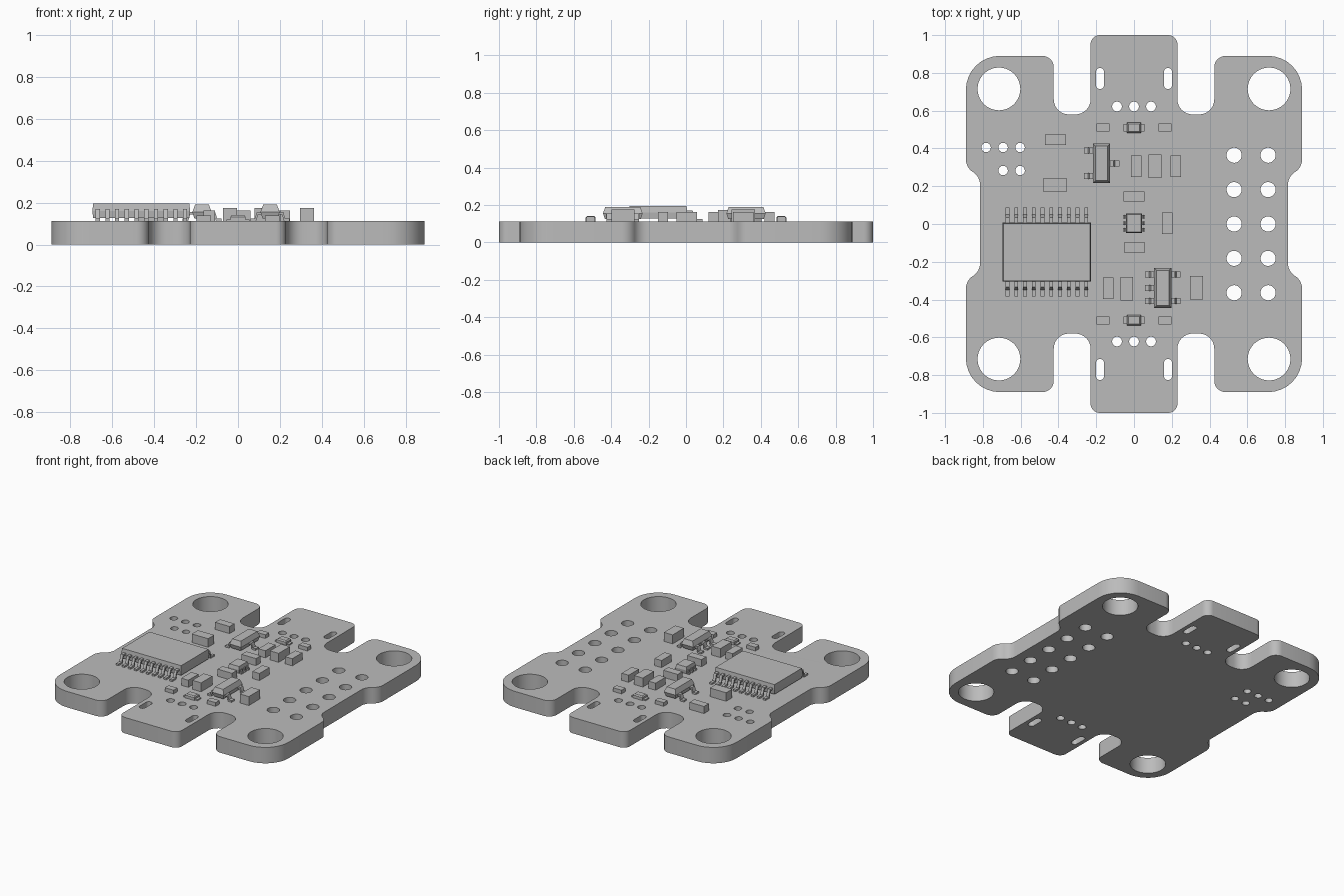
import bpy, bmesh, math
from mathutils import Vector, Matrix

cube = bpy.data.objects.get("Cube")
if cube:
    bpy.data.objects.remove(cube, do_unlink=True)

TOP = 0.112  # upper face of the board

grey = bpy.data.materials.new("plain_grey")
grey.use_nodes = True
grey.diffuse_color = (0.5, 0.5, 0.5, 1)
grey.node_tree.nodes["Principled BSDF"].inputs["Base Color"].default_value = (0.5, 0.5, 0.5, 1)


def add_object(name, mesh):
    obj = bpy.data.objects.new(name, mesh)
    bpy.context.collection.objects.link(obj)
    mesh.materials.clear()
    mesh.materials.append(grey)
    return obj


def finish(name, bm):
    bmesh.ops.recalc_face_normals(bm, faces=bm.faces)
    mesh = bpy.data.meshes.new(name)
    bm.to_mesh(mesh)
    bm.free()
    return add_object(name, mesh)


def fillet(corners, steps=8):
    """Round each (x, y, radius) corner of a closed outline."""
    out = []
    for i, (x, y, r) in enumerate(corners):
        p = Vector((x, y))
        a = (Vector(corners[i - 1][:2]) - p).normalized()
        b = (Vector(corners[(i + 1) % len(corners)][:2]) - p).normalized()
        half = a.angle(b) / 2
        centre = p + (a + b).normalized() * (r / math.sin(half))
        start = p + a * (r / math.tan(half)) - centre
        end = p + b * (r / math.tan(half)) - centre
        sweep = start.angle_signed(end)
        for k in range(steps + 1):
            out.append(centre + Matrix.Rotation(-sweep * k / steps, 2) @ start)
    return out


def capsule(x, y, r, stretch=0.0, n=32):
    """Round hole, or a slot when stretched along y."""
    pts = []
    for k in range(n):
        a = 2 * math.pi * (k + 0.5) / n
        s = math.sin(a)
        pts.append((x + r * math.cos(a), y + r * s + math.copysign(stretch, s)))
    return pts


def stack(bm, x, y, w, d, levels):
    """Rectangular rings (z, inset) joined into a closed block."""
    rings = []
    for z, inset in levels:
        hw, hd = w / 2 - inset, d / 2 - inset
        rings.append([bm.verts.new((x + sx * hw, y + sy * hd, z))
                      for sx, sy in ((-1, -1), (1, -1), (1, 1), (-1, 1))])
    bm.faces.new(rings[0][::-1])
    bm.faces.new(rings[-1])
    for lo, hi in zip(rings, rings[1:]):
        for i in range(4):
            j = (i + 1) % 4
            bm.faces.new((lo[i], lo[j], hi[j], hi[i]))


def lead(bm, x, y, angle, length, width, root, t=0.012):
    """Bent gull-wing lead running outward from (x, y)."""
    path = [(-0.01, root), (0.35 * length, root), (0.55 * length, TOP + t), (length, TOP + t)]
    profile = path + [(u - (t / 2 if 0 < i < 3 else 0), z - t)
                      for i, (u, z) in reversed(list(enumerate(path)))]
    turn = Matrix.Translation((x, y, 0)) @ Matrix.Rotation(angle, 4, 'Z')
    sides = [[bm.verts.new(turn @ Vector((u, s * width / 2, z))) for u, z in profile]
             for s in (-1, 1)]
    n = len(profile)
    for i in range(n):
        j = (i + 1) % n
        bm.faces.new((sides[0][i], sides[0][j], sides[1][j], sides[1][i]))
    for s in sides:  # cap each side with quads
        for i in range(3):
            bm.faces.new((s[i], s[i + 1], s[n - 2 - i], s[n - 1 - i]))


# Board: one quarter of the outline, mirrored twice
quarter = [(0.23, 1, 0.05), (0.23, 0.58, 0.08), (0.425, 0.58, 0.08), (0.425, 0.89, 0.06),
           (0.89, 0.89, 0.18), (0.89, 0.3, 0.08), (0.815, 0.25, 0.08)]
right = quarter + [(x, -y, r) for x, y, r in reversed(quarter)]
outline = fillet(right + [(-x, y, r) for x, y, r in reversed(right)])

# Holes: mounting, tab vias, tab slots, pin header, side cluster
loops = [outline]
for sy in (-1, 1):
    for sx in (-1, 1):
        loops.append(capsule(sx * 0.715, sy * 0.715, 0.113, n=64))
        loops.append(capsule(sx * 0.18, sy * 0.77, 0.022, 0.034))
    for i in (-1, 0, 1):
        loops.append(capsule(i * 0.09, sy * 0.622, 0.026))
for x in (0.53, 0.71):
    for i in range(-2, 3):
        loops.append(capsule(x, i * 0.182, 0.04))
for i in range(3):
    loops.append(capsule(-0.783 + i * 0.09, 0.405, 0.025))
    if i:
        loops.append(capsule(-0.783 + i * 0.09, 0.283, 0.025))

curve = bpy.data.curves.new("board_outline", 'CURVE')
curve.dimensions = '2D'
curve.fill_mode = 'BOTH'
curve.extrude = TOP / 2
for pts in loops:
    spline = curve.splines.new('POLY')
    spline.points.add(len(pts) - 1)
    for p, co in zip(spline.points, pts):
        p.co = (co[0], co[1], 0, 1)
    spline.use_cyclic_u = True
helper = bpy.data.objects.new("board_outline", curve)
bpy.context.collection.objects.link(helper)
bpy.context.view_layer.update()
flat = bpy.data.meshes.new_from_object(helper.evaluated_get(bpy.context.evaluated_depsgraph_get()))
bpy.data.objects.remove(helper, do_unlink=True)
bm = bmesh.new()
bm.from_mesh(flat)
bmesh.ops.remove_doubles(bm, verts=bm.verts, dist=0.0001)
bmesh.ops.translate(bm, verts=bm.verts, vec=(0, 0, TOP / 2))
board = finish("board", bm)
bpy.context.view_layer.objects.active = board
board.select_set(True)
bpy.ops.object.shade_smooth_by_angle(angle=math.radians(30))
board.select_set(False)

# Large chip with ten leads on each long side
bm = bmesh.new()
stack(bm, -0.462, -0.149, 0.467, 0.312, [(0.127, 0.004), (0.16, 0), (0.195, 0.004)])
for i in range(10):
    x = -0.67 + i * 0.0464
    lead(bm, x, 0.007, math.pi / 2, 0.08, 0.02, 0.17)
    lead(bm, x, -0.305, -math.pi / 2, 0.08, 0.02, 0.17)
finish("main_chip", bm)


# Small bevelled packages with leads on both sides
def package(name, x, y, w, d, left, right, length, width, levels, root):
    bm = bmesh.new()
    stack(bm, x, y, w, d, levels)
    for ly in left:
        lead(bm, x - w / 2, y + ly, math.pi, length, width, root)
    for ly in right:
        lead(bm, x + w / 2, y + ly, 0, length, width, root)
    finish(name, bm)


tapered = [(0.125, 0.01), (0.155, 0), (0.19, 0.013)]
package("three_lead_package", -0.172, 0.321, 0.092, 0.21,
        (-0.067, 0.067), (0,), 0.048, 0.032, tapered, 0.155)
package("five_lead_package", 0.153, -0.338, 0.092, 0.212,
        (-0.07, 0, 0.07), (-0.07, 0.07), 0.048, 0.032, tapered, 0.155)
package("sensor_package", 0, 0.004, 0.086, 0.104, (-0.035, 0, 0.035), (-0.035, 0, 0.035),
        0.014, 0.018, [(0.116, 0.003), (0.14, 0), (0.163, 0.005)], 0.14)

# Lamps near the tabs: thin base with a rounded-off lens block
for name, y in (("front_lamp", -0.51), ("back_lamp", 0.51)):
    bm = bmesh.new()
    stack(bm, 0, y, 0.11, 0.04, [(TOP, 0), (TOP + 0.008, 0)])
    stack(bm, 0, y, 0.074, 0.054, [(TOP, 0), (0.132, 0), (0.14, 0.007)])
    finish(name, bm)


# Plain block components: centre, size, top height
def blocks(name, w, d, height, places):
    for i, (x, y) in enumerate(places, 1):
        bm = bmesh.new()
        stack(bm, x, y, w, d, [(TOP, 0), (height, 0)])
        finish(f"{name}_{i}", bm)


blocks("wide_block", 0.112, 0.054, 0.162, [(-0.415, 0.446), (0, 0.146), (0.003, -0.124)])
blocks("deep_block", 0.055, 0.112, 0.162,
       [(0.011, 0.306), (0.22, 0.306), (0.176, 0.004), (-0.137, -0.34)])
blocks("tall_wide_block", 0.127, 0.068, 0.172, [(-0.417, 0.206)])
blocks("tall_deep_block", 0.068, 0.125, 0.175, [(0.112, 0.306), (-0.038, -0.342), (0.33, -0.337)])
blocks("small_block", 0.068, 0.042, 0.138,
       [(sx * 0.164, sy * 0.51) for sx in (-1, 1) for sy in (-1, 1)])
